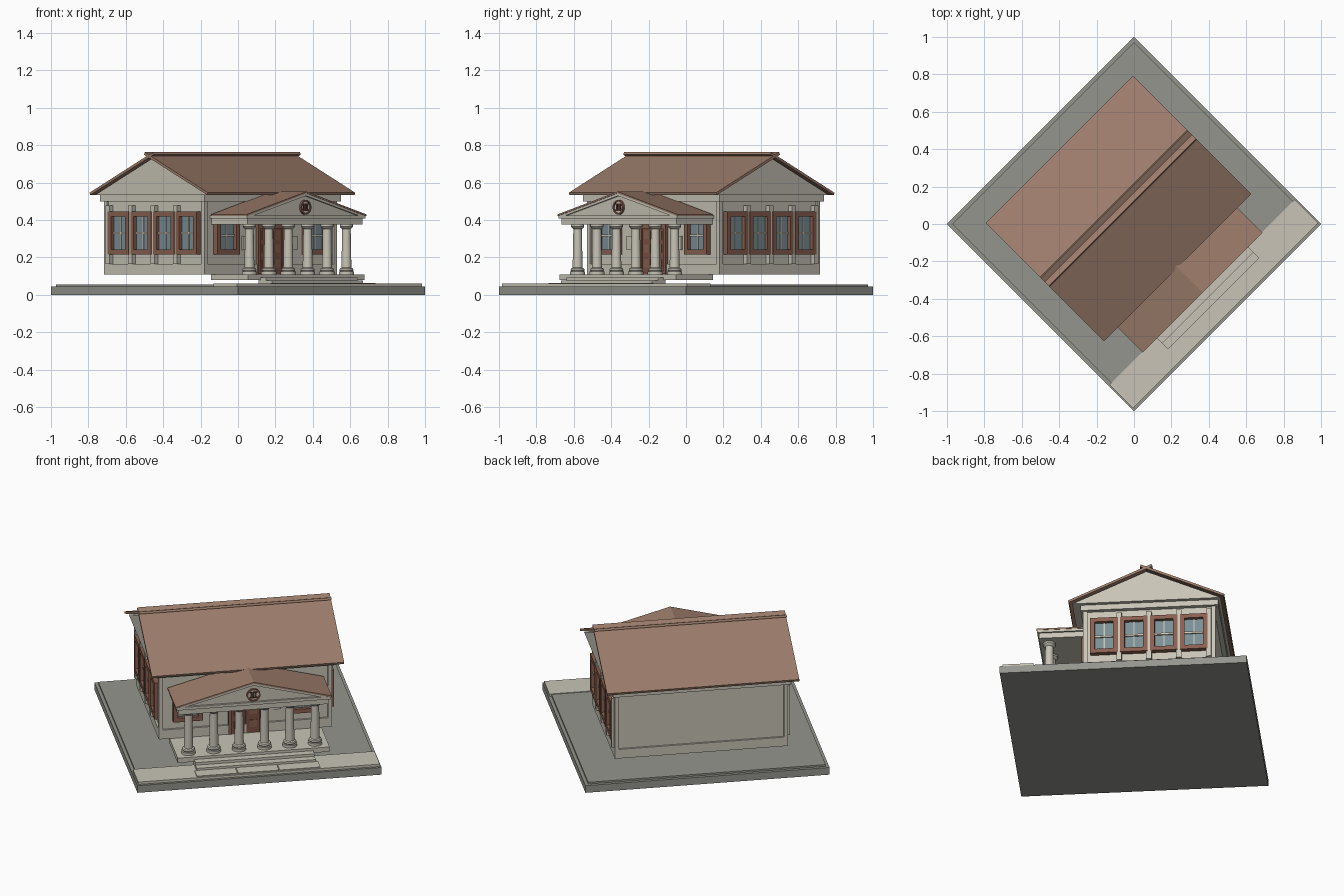
import bpy, bmesh, math
from mathutils import Matrix

if "Cube" in bpy.data.objects:
    bpy.data.objects.remove(bpy.data.objects["Cube"])

TURN = Matrix.Rotation(math.radians(45), 4, 'Z')   # whole lot sits diagonally


def material(name, r, g, b):
    m = bpy.data.materials.new(name)
    lin = [((c / 255 + 0.055) / 1.055) ** 2.4 for c in (r, g, b)]
    m.diffuse_color = (*lin, 1)
    m.use_nodes = True
    m.node_tree.nodes["Principled BSDF"].inputs["Base Color"].default_value = m.diffuse_color
    return m


STONE = material("pale stone", 200, 196, 182)
GROUND = material("grey ground", 148, 149, 141)
ROOF = material("brown roof", 157, 125, 107)
FRAME = material("window brown", 138, 96, 80)
DOOR = material("door red brown", 126, 82, 68)
GLASS = material("blue grey glass", 122, 143, 150)
DARK = material("dark brown", 74, 50, 43)


def finish(name, bm, mat, smooth=False):
    bmesh.ops.recalc_face_normals(bm, faces=bm.faces)
    bm.transform(TURN)
    me = bpy.data.meshes.new(name)
    bm.to_mesh(me)
    bm.free()
    me.materials.append(mat)
    ob = bpy.data.objects.new(name, me)
    bpy.context.collection.objects.link(ob)
    if smooth:
        bpy.context.view_layer.objects.active = ob
        ob.select_set(True)
        bpy.ops.object.shade_smooth_by_angle(angle=math.radians(40))
        ob.select_set(False)
    return ob


def box(name, x0, x1, y0, y1, z0, z1, mat):
    bm = bmesh.new()
    size = Matrix.Diagonal((x1 - x0, y1 - y0, z1 - z0, 1))
    mid = Matrix.Translation(((x0 + x1) / 2, (y0 + y1) / 2, (z0 + z1) / 2))
    bmesh.ops.create_cube(bm, size=1, matrix=mid @ size)
    return finish(name, bm, mat)


def prism(name, profile, a, b, axis, mat):
    """Extrude a (horizontal, z) profile from a to b along axis x or y."""
    bm = bmesh.new()
    put = (lambda p, d: (d, p[0], p[1])) if axis == 'x' else (lambda p, d: (p[0], d, p[1]))
    lo = [bm.verts.new(put(p, a)) for p in profile]
    hi = [bm.verts.new(put(p, b)) for p in profile]
    bm.faces.new(lo)
    bm.faces.new(hi)
    n = len(profile)
    for i in range(n):
        j = (i + 1) % n
        bm.faces.new((lo[i], lo[j], hi[j], hi[i]))
    return finish(name, bm, mat)


def lathe(name, profile, place, mat, sides=20):
    """Spin an (radius, height) profile about z; place moves it into position."""
    bm = bmesh.new()
    rings = [[bm.verts.new((r * math.cos(2 * math.pi * k / sides),
                            r * math.sin(2 * math.pi * k / sides), z))
              for k in range(sides)] for r, z in profile]
    for p, q in zip(rings, rings[1:]):
        for k in range(sides):
            j = (k + 1) % sides
            bm.faces.new((p[k], p[j], q[j], q[k]))
    bm.faces.new(rings[0])
    bm.faces.new(rings[-1])
    bm.transform(place)
    return finish(name, bm, mat, True)


# Lot: base slab, raised ground, pavement and walkway
H = 0.7071
box("base_slab", -H, H, -H, H, 0, 0.045, GROUND)
box("ground", -0.688, 0.688, -0.688, 0.688, 0.045, 0.056, GROUND)
box("pavement", -0.7, 0.7, -0.692, -0.515, 0.045, 0.06, STONE)
for i in range(3):
    x = -0.36 + 0.24 * i
    box("walkway_slab", x + 0.002, x + 0.238, -0.68, -0.604, 0.058, 0.064, STONE)

# Main hall body
box("walls", -0.49, 0.49, -0.235, 0.5, 0.108, 0.51, STONE)
box("skirting", -0.502, 0.502, -0.247, 0.512, 0.108, 0.165, STONE)
box("cornice", -0.515, 0.515, -0.262, 0.527, 0.5, 0.535, STONE)
for sx in (-1, 1):
    for y in (-0.235, 0.5):
        box("corner_post", sx * 0.49 - 0.012, sx * 0.49 + 0.012,
            y - 0.012, y + 0.012, 0.165, 0.5, STONE)

# Gabled attic and two roof slabs that cross at the ridge
RY, RZ, SL = 0.118, 0.733, 0.2 / 0.443
prism("gable_block", [(RY - 0.425, 0.534), (RY + 0.425, 0.534), (RY, 0.726)],
      -0.537, 0.537, 'x', STONE)
for s in (-1, 1):
    near, far = -0.036, 0.443
    prism("roof_slab", [(RY + s * near, RZ - SL * near), (RY + s * far, RZ - SL * far),
                        (RY + s * (far + 0.004), RZ - SL * far + 0.013),
                        (RY + s * (near + 0.006), RZ - SL * near + 0.013)],
          -0.557, 0.557, 'x', ROOF)


def window(c, side, w=0.158, z0=0.215, z1=0.445):
    """Window on a wall: side -1/1 for the end walls, 0 for the front wall."""
    def part(name, a0, a1, d0, d1, lo, hi, mat):
        if side:
            xs = sorted((side * (0.49 + d0), side * (0.49 + d1)))
            box(name, *xs, c + a0, c + a1, lo, hi, mat)
        else:
            box(name, c + a0, c + a1, -0.235 - d1, -0.235 - d0, lo, hi, mat)
    h, t, zm = w / 2, 0.026, (z0 + z1) / 2
    part("window_frame", -h, -h + t, 0, 0.03, z0, z1, FRAME)
    part("window_frame", h - t, h, 0, 0.03, z0, z1, FRAME)
    part("window_frame", -h + t, h - t, 0, 0.03, z0, z0 + t, FRAME)
    part("window_frame", -h + t, h - t, 0, 0.03, z1 - t, z1, FRAME)
    part("window_glass", -h + t, h - t, 0, 0.008, z0 + t, z1 - t, GLASS)
    part("window_bar", -h + t, h - t, 0.008, 0.016, zm - 0.006, zm + 0.006, STONE)
    part("window_bar", -0.003, 0.003, 0.008, 0.012, z0 + t, z1 - t, STONE)


# End walls: four windows each with pilasters between
for side in (-1, 1):
    for i in range(4):
        yc = 0.13 + (i - 1.5) * 0.171
        window(yc, side)
        xs = sorted((side * 0.49, side * 0.516))
        box("pilaster", *xs, yc + 0.0855 - 0.015, yc + 0.0855 + 0.015, 0.165, 0.478, STONE)

# Front wall: two windows, double door and plaques
for s in (-1, 1):
    window(s * 0.335, 0, 0.17, 0.215, 0.42)
    a, b = sorted((s * 0.006, s * 0.082))
    box("door_leaf", a, b, -0.248, -0.23, 0.11, 0.355, DOOR)
    for z in (0.145, 0.225, 0.295):
        box("door_panel", a + 0.016, b - 0.016, -0.252, -0.246, z, z + 0.045, FRAME)
    a, b = sorted((s * 0.082, s * 0.1))
    box("door_jamb", a, b, -0.256, -0.23, 0.11, 0.375, FRAME)
    box("plaque", s * 0.185 - 0.022, s * 0.185 + 0.022, -0.243, -0.234, 0.24, 0.315, STONE)
box("door_gap", -0.006, 0.006, -0.242, -0.23, 0.11, 0.355, DARK)
box("door_lintel", -0.1, 0.1, -0.256, -0.23, 0.355, 0.375, FRAME)

# Porch floor and steps
box("porch_floor", -0.44, 0.44, -0.515, -0.235, 0.078, 0.108, STONE)
for y, z in ((-0.558, 0.092), (-0.602, 0.076)):
    box("step", -0.345, 0.345, y, -0.5, 0.056, z, STONE)

# Porch columns
COLUMN = [(0.041, 0.108), (0.041, 0.124), (0.035, 0.126), (0.038, 0.133), (0.035, 0.141),
          (0.027, 0.145), (0.023, 0.352), (0.029, 0.356), (0.036, 0.364), (0.036, 0.376)]
for i in range(6):
    lathe("column", COLUMN,
          Matrix.Translation(((i - 2.5) * 0.1467, -0.453, 0)), STONE)

# Porch entablature, pediment and roof
box("porch_beam", -0.436, 0.436, -0.506, -0.235, 0.375, 0.412, STONE)
box("porch_cornice", -0.447, 0.447, -0.516, -0.235, 0.408, 0.425, STONE)
prism("pediment", [(-0.435, 0.425), (0.435, 0.425), (0, 0.543)], -0.503, -0.24, 'y', STONE)
for s in (-1, 1):
    prism("raking_cornice", [(s * 0.447, 0.423), (s * 0.40, 0.423), (0, 0.529), (0, 0.544)],
          -0.515, -0.5, 'y', STONE)
    prism("porch_roof", [(s * 0.452, 0.421), (0, 0.543), (0, 0.552), (s * 0.452, 0.43)],
          -0.519, -0.25, 'y', ROOF)

# Round medallion on the pediment
FACE = Matrix.Translation((0, -0.503, 0.468)) @ Matrix.Rotation(math.radians(90), 4, 'X')
lathe("medallion_rim", [(0.039, -0.002), (0.039, 0.013), (0.031, 0.013), (0.031, 0.004)],
      FACE, FRAME, 28)
lathe("medallion_disc", [(0.032, 0.0), (0.032, 0.006)], FACE, STONE, 28)
for z in (0.449, 0.482):
    box("medallion_bar", -0.022, 0.022, -0.514, -0.503, z, z + 0.006, DARK)
for x in (-0.013, 0, 0.013):
    box("medallion_post", x - 0.005, x + 0.005, -0.513, -0.503, 0.454, 0.483, DARK)
